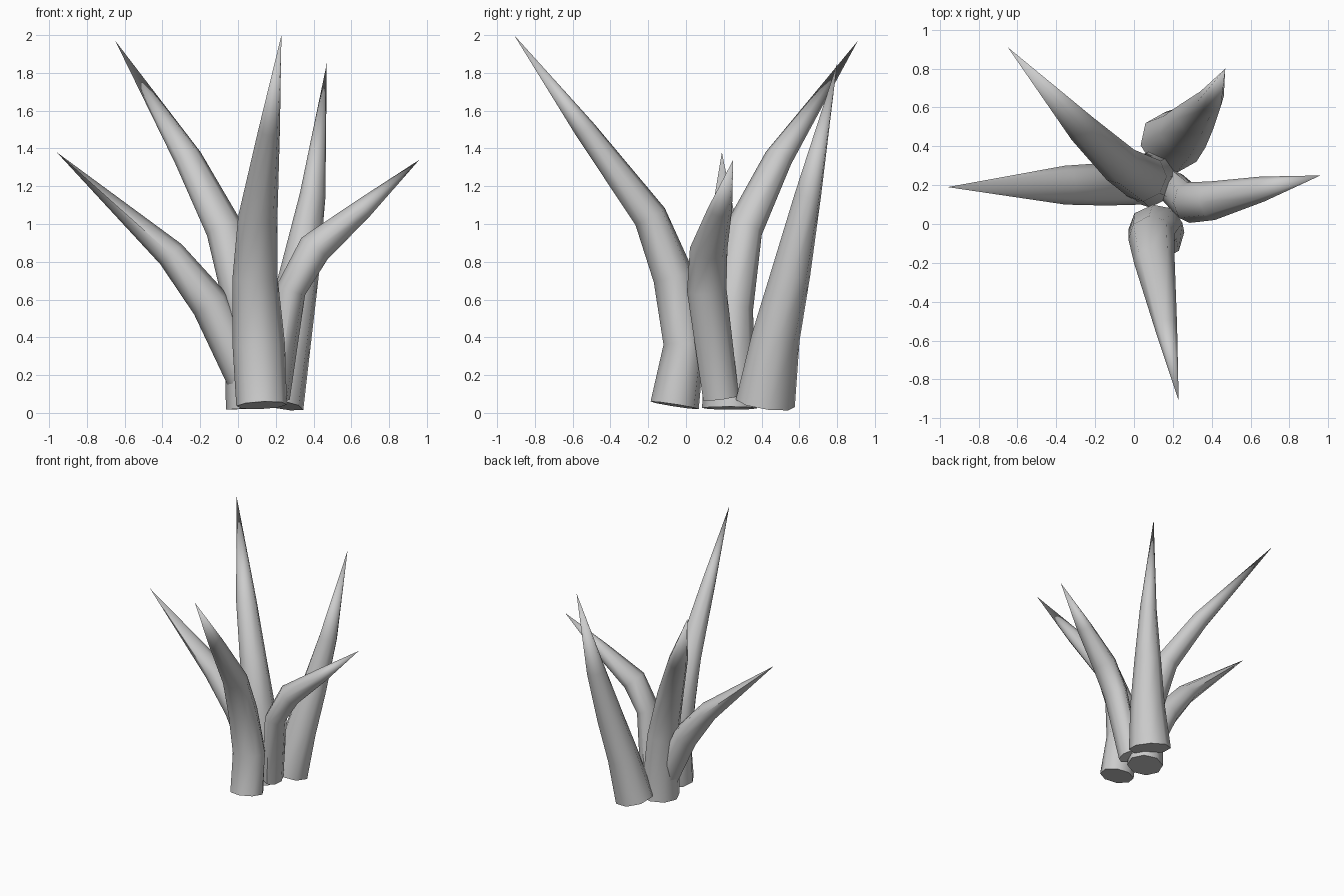
import bpy, bmesh, math
from mathutils import Vector

if "Cube" in bpy.data.objects:
    bpy.data.objects.remove(bpy.data.objects["Cube"])

SIDES = 8


def leaf(name, rings, tip):
    """Tapered fleshy leaf: rings are (x, y, z, width, thickness), ending in a point."""
    pts = [Vector(r[:3]) for r in rings] + [Vector(tip)]
    out = pts[-1] - pts[0]
    side = Vector((-out.y, out.x, 0)).normalized()
    bm = bmesh.new()
    loops = []
    for i, r in enumerate(rings):
        ahead = (pts[i + 1] - pts[i]).normalized()
        back = (pts[i] - pts[i - 1]).normalized() if i else ahead
        tangent = (ahead + back).normalized()
        across = (side - tangent * side.dot(tangent)).normalized()
        normal = tangent.cross(across)
        loops.append([])
        for k in range(SIDES):
            a = 2 * math.pi * k / SIDES
            p = pts[i] + across * math.cos(a) * r[3] / 2 + normal * math.sin(a) * r[4] / 2
            loops[-1].append(bm.verts.new(p))
    end = bm.verts.new(tip)
    for k in range(SIDES):
        j = (k + 1) % SIDES
        for a, b in zip(loops, loops[1:]):
            bm.faces.new((a[k], a[j], b[j], b[k]))
        bm.faces.new((loops[-1][k], loops[-1][j], end))
    bm.faces.new(loops[0][::-1])
    bmesh.ops.recalc_face_normals(bm, faces=bm.faces)
    me = bpy.data.meshes.new(name)
    bm.to_mesh(me)
    bm.free()
    ob = bpy.data.objects.new(name, me)
    bpy.context.collection.objects.link(ob)
    bpy.ops.object.select_all(action='DESELECT')
    ob.select_set(True)
    bpy.context.view_layer.objects.active = ob
    bpy.ops.object.shade_smooth_by_angle(angle=math.radians(55))


# Tall leaf leaning to the front
leaf("front_leaf", [(.125, -.06, .04, .27, .26), (.11, -.01, .36, .28, .22),
                    (.09, -.065, .72, .24, .22), (.105, -.19, 1.04, .21, .18),
                    (.165, -.535, 1.5, .115, .115)], (.23, -.91, 2.0))

# Tall leaf leaning to the back left
leaf("back_left_leaf", [(.08, .23, .025, .30, .28), (.05, .235, .55, .25, .23),
                        (-.07, .305, .97, .21, .19), (-.265, .49, 1.35, .16, .14)],
     (-.65, .91, 1.97))

# Short leaf spreading to the left
leaf("left_leaf", [(.04, .2, .18, .2, .2), (-.145, .205, .575, .22, .205),
                   (-.355, .2, .84, .2, .155)], (-.96, .19, 1.38))

# Short leaf spreading to the right
leaf("right_leaf", [(.2, .185, .08, .19, .15), (.28, .11, .65, .21, .16),
                    (.405, .12, .87, .2, .18), (.66, .18, 1.08, .13, .11)],
     (.96, .25, 1.34))

# Broad leaf standing at the back right
leaf("back_right_leaf", [(.19, .42, .05, .33, .31), (.26, .475, .4, .27, .25),
                         (.325, .555, .74, .21, .21), (.395, .645, 1.15, .13, .15)],
     (.47, .8, 1.85))
